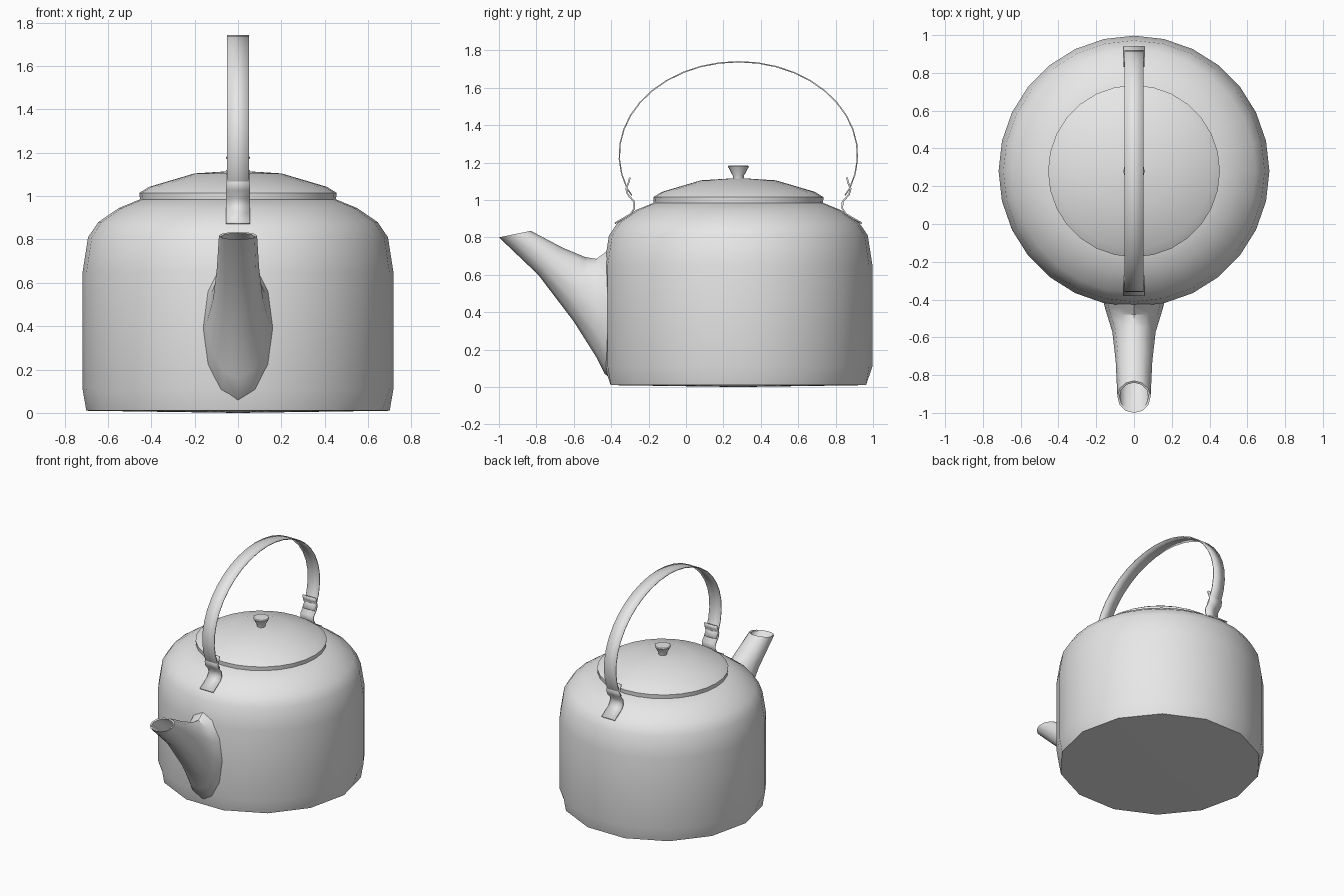
import bpy, bmesh, math
from mathutils import Vector

if "Cube" in bpy.data.objects:
    bpy.data.objects.remove(bpy.data.objects["Cube"])

CY = 0.28      # y of the kettle axis
SIDES = 28

metal = bpy.data.materials.new("light grey metal")
metal.use_nodes = True
grey = (0.8, 0.8, 0.8, 1)
metal.diffuse_color = grey
metal.node_tree.nodes["Principled BSDF"].inputs["Base Color"].default_value = grey


def finish(bm, name, angle=40):
    bmesh.ops.remove_doubles(bm, verts=bm.verts, dist=0.0005)
    bmesh.ops.recalc_face_normals(bm, faces=bm.faces)
    mesh = bpy.data.meshes.new(name)
    bm.to_mesh(mesh)
    bm.free()
    mesh.materials.append(metal)
    mesh.shade_smooth()
    mesh.set_sharp_from_angle(angle=math.radians(angle))
    obj = bpy.data.objects.new(name, mesh)
    bpy.context.collection.objects.link(obj)
    return obj


def loft(rings, name, angle=40):
    """Skin closed rings of points and cap both ends."""
    bm = bmesh.new()
    loops = [[bm.verts.new(p) for p in ring] for ring in rings]
    for a, b in zip(loops, loops[1:]):
        for i in range(len(a)):
            j = (i + 1) % len(a)
            bm.faces.new((a[i], a[j], b[j], b[i]))
    bm.faces.new(loops[0])
    bm.faces.new(loops[-1])
    return finish(bm, name, angle)


def circle(r, z, sides, coarse=False):
    """Ring around the axis; coarse rings halve the visible side count."""
    pts = []
    for i in range(sides):
        a = 2 * math.pi * i / sides
        k = r * math.cos(2 * math.pi / sides) if coarse and i % 2 else r
        pts.append((k * math.cos(a), CY + k * math.sin(a), z))
    return pts


# Body: straight wall, rounded shoulder, coarse bottom edge
body = [(0.7, 0.01), (0.717, 0.11), (0.717, 0.65), (0.692, 0.81), (0.645, 0.88),
        (0.55, 0.945), (0.44, 0.99)]
rings = [circle(0.01, 0, SIDES)]
rings += [circle(r, z, SIDES, i == 0) for i, (r, z) in enumerate(body)]
loft(rings, "body")

# Lid: short rim and a shallow dome
lid = [(0.452, 0.98), (0.455, 1.015), (0.41, 1.043), (0.2, 1.105), (0.01, 1.117)]
loft([circle(r, z, SIDES) for r, z in lid], "lid")

# Knob on the lid
knob = [(0.028, 1.11), (0.03, 1.13), (0.056, 1.178), (0.052, 1.184)]
loft([circle(r, z, 16) for r, z in knob], "lid_knob")


# Spout: rings given by lower point, upper point and half width
def oval(low, high, half):
    low, high = Vector((0, *low)), Vector((0, *high))
    mid, up = (low + high) / 2, (high - low) / 2
    side = Vector((half, 0, 0))
    return [mid + up * math.cos(a) + side * math.sin(a)
            for a in (math.tau * i / 12 for i in range(12))]


spout = [((-0.38, 0.03), (-0.38, 0.76), 0.17),
         ((-0.435, 0.07), (-0.445, 0.71), 0.155),
         ((-0.48, 0.16), (-0.48, 0.685), 0.143),
         ((-0.6, 0.35), (-0.54, 0.695), 0.115),
         ((-0.79, 0.6), (-0.66, 0.745), 0.097),
         ((-1.0, 0.8), (-0.83, 0.835), 0.088),
         ((-0.988, 0.798), (-0.84, 0.829), 0.077),
         ((-0.79, 0.62), (-0.67, 0.735), 0.08)]
loft([oval(*s) for s in spout], "spout")


# Bent sheet strips that run in the side plane
def strip(path, half, thick, name):
    bm = bmesh.new()
    rows = [(bm.verts.new((-half, y, z)), bm.verts.new((half, y, z))) for y, z in path]
    for a, b in zip(rows, rows[1:]):
        bm.faces.new((a[0], a[1], b[1], b[0]))
    obj = finish(bm, name)
    mod = obj.modifiers.new("thickness", "SOLIDIFY")
    mod.thickness = thick
    mod.offset = 0
    return obj


# Arched carrying handle, ends tucked into the clips
start, end = math.radians(-21), math.radians(201)
steps = 24
arch = []
for i in range(steps + 1):
    a = start + (end - start) * i / steps
    arch.append((CY + 0.637 * math.cos(a), 1.24 + 0.499 * math.sin(a)))
tail = (0.57, 1.025)
arch = [(CY + tail[0], tail[1])] + arch + [(CY - tail[0], tail[1])]
strip(arch, 0.05, 0.007, "handle")

# Clips: foot on the shoulder, S bend and an upturned tongue
clip = [(0.66, 0.875), (0.575, 0.925), (0.556, 0.955), (0.557, 0.99),
        (0.592, 1.03), (0.6, 1.06), (0.588, 1.09), (0.58, 1.12)]
for sign, name in ((-1, "front_clip"), (1, "back_clip")):
    strip([(CY + sign * r, z) for r, z in clip], 0.055, 0.009, name)
